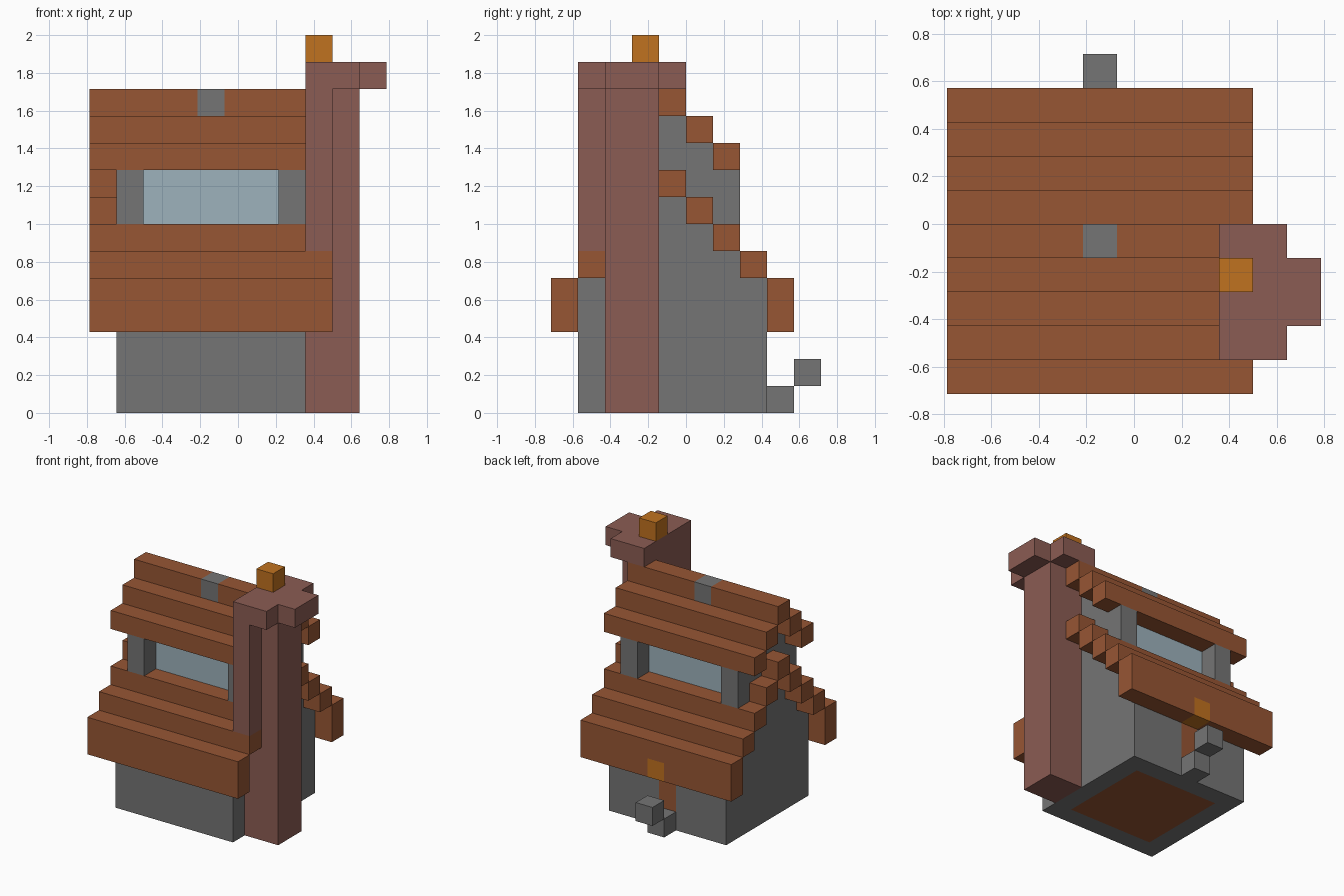
import bpy
import bmesh
from mathutils import Vector

if "Cube" in bpy.data.objects:
    bpy.data.objects.remove(bpy.data.objects["Cube"], do_unlink=True)

U = 1 / 7  # edge length of one block


def material(name, rgb):
    m = bpy.data.materials.new(name)
    m.use_nodes = True
    m.diffuse_color = (*rgb, 1)
    m.node_tree.nodes["Principled BSDF"].inputs["Base Color"].default_value = (*rgb, 1)
    return m


WOOD = material("brown wood", (0.31, 0.093, 0.034))
STONE = material("grey stone", (0.178, 0.178, 0.178))
BRICK = material("dull red brick", (0.26, 0.107, 0.087))
GLOW = material("amber glow", (0.527, 0.168, 0.014))
GLASS = material("pale blue glass", (0.337, 0.445, 0.503))


def part(name, mat, *boxes):
    """One object from block-grid boxes, each ((x0, x1), (y0, y1), (z0, z1))."""
    bm = bmesh.new()
    for spans in boxes:
        lo = Vector([s[0] for s in spans]) * U
        hi = Vector([s[1] for s in spans]) * U
        for v in bmesh.ops.create_cube(bm, size=1)["verts"]:
            v.co = Vector([(a + b) / 2 + c * (b - a) for a, b, c in zip(lo, hi, v.co)])
    me = bpy.data.meshes.new(name)
    bm.to_mesh(me)
    bm.free()
    me.materials.append(mat)
    ob = bpy.data.objects.new(name, me)
    bpy.context.collection.objects.link(ob)
    return ob


def both(y):
    """Block row y and its mirror across the ridge."""
    return (y, y + 1), (-1 - y - 1 + 1 - 1 + 0, -1 - y)


# Shared spans
WALL_X = (-4.5, 2.5)
INNER_X = (-3.5, 1.5)
ROOF_X = (-5.5, 3.5)
CUT_X = (-5.5, 2.5)       # roof rows that stop at the chimney
DOOR_X = (-1.5, -0.5)
BEFORE_DOOR, AFTER_DOOR = (-3.5, -1.5), (-0.5, 1.5)

# Floor and lower walls
part("floor", WOOD, (INNER_X, (-3, 2), (0, 1)))
part("front_wall", STONE, (WALL_X, (-4, -3), (0, 5)))
part("back_wall", STONE,
     ((-4.5, -1.5), (2, 3), (0, 5)), ((-0.5, 2.5), (2, 3), (0, 5)),
     (DOOR_X, (2, 3), (0, 1)), (DOOR_X, (2, 3), (3, 5)))
part("door", WOOD, (DOOR_X, (2, 3), (1, 3)))
part("door_steps", STONE, (DOOR_X, (3, 4), (0, 1)), (DOOR_X, (4, 5), (1, 2)))

# Stepped gable ends, which also form the window posts
for name, x in (("right_gable", (-4.5, -3.5)), ("left_gable", (1.5, 2.5))):
    part(name, STONE, (x, (-3, 2), (0, 6)), (x, (-2, 1), (6, 7)),
         (x, (-3, 2), (7, 9)), (x, (-2, 1), (9, 10)), (x, (-1, 0), (10, 11)))

# Recessed windows
for name, y in zip(("back_window", "front_window"), both(0)):
    part(name, GLASS, (INNER_X, y, (7, 9)))

# Lower roof: back and front slopes with eaves
part("back_lower_roof", WOOD,
     (ROOF_X, (1, 2), (6, 7)), (ROOF_X, (2, 3), (5, 6)),
     ((-5.5, -1.5), (3, 4), (3, 5)), ((-0.5, 3.5), (3, 4), (3, 5)),
     (DOOR_X, (3, 4), (4, 5)))
part("front_lower_roof", WOOD,
     (CUT_X, (-3, -2), (6, 7)), (ROOF_X, (-4, -3), (5, 6)), (ROOF_X, (-5, -4), (3, 5)))
part("door_lamp", GLOW, (DOOR_X, (3, 4), (3, 4)))

# Lower roof peaks outside the gables
part("right_roof_peak", WOOD, ((-5.5, -4.5), (-1, 0), (8, 9)),
     *[((-5.5, -4.5), y, (7, 8)) for y in both(0)])
part("left_roof_peak", WOOD, ((2.5, 3.5), (-1, 0), (8, 9)), ((2.5, 3.5), (0, 1), (7, 8)))

# Upper roof
for i in range(2):
    back, front = both(i)
    z = (10 - i, 11 - i)
    part(f"back_upper_roof_{i + 1}", WOOD, (ROOF_X, back, z))
    part(f"front_upper_roof_{i + 1}", WOOD, (CUT_X, front, z))
part("ridge", WOOD, ((-5.5, -1.5), (-1, 0), (11, 12)), ((-0.5, 3.5), (-1, 0), (11, 12)))
part("ridge_stone", STONE, (DOOR_X, (-1, 0), (11, 12)))

# Chimney with wide cap and an ember on top
part("chimney", BRICK, ((2.5, 4.5), (-3, -1), (0, 12)), ((2.5, 3.5), (-4, -3), (6, 12)))
part("chimney_cap", BRICK, ((2.5, 4.5), (-4, 0), (12, 13)), ((4.5, 5.5), (-3, -1), (12, 13)))
part("ember", GLOW, ((2.5, 3.5), (-2, -1), (13, 14)))
